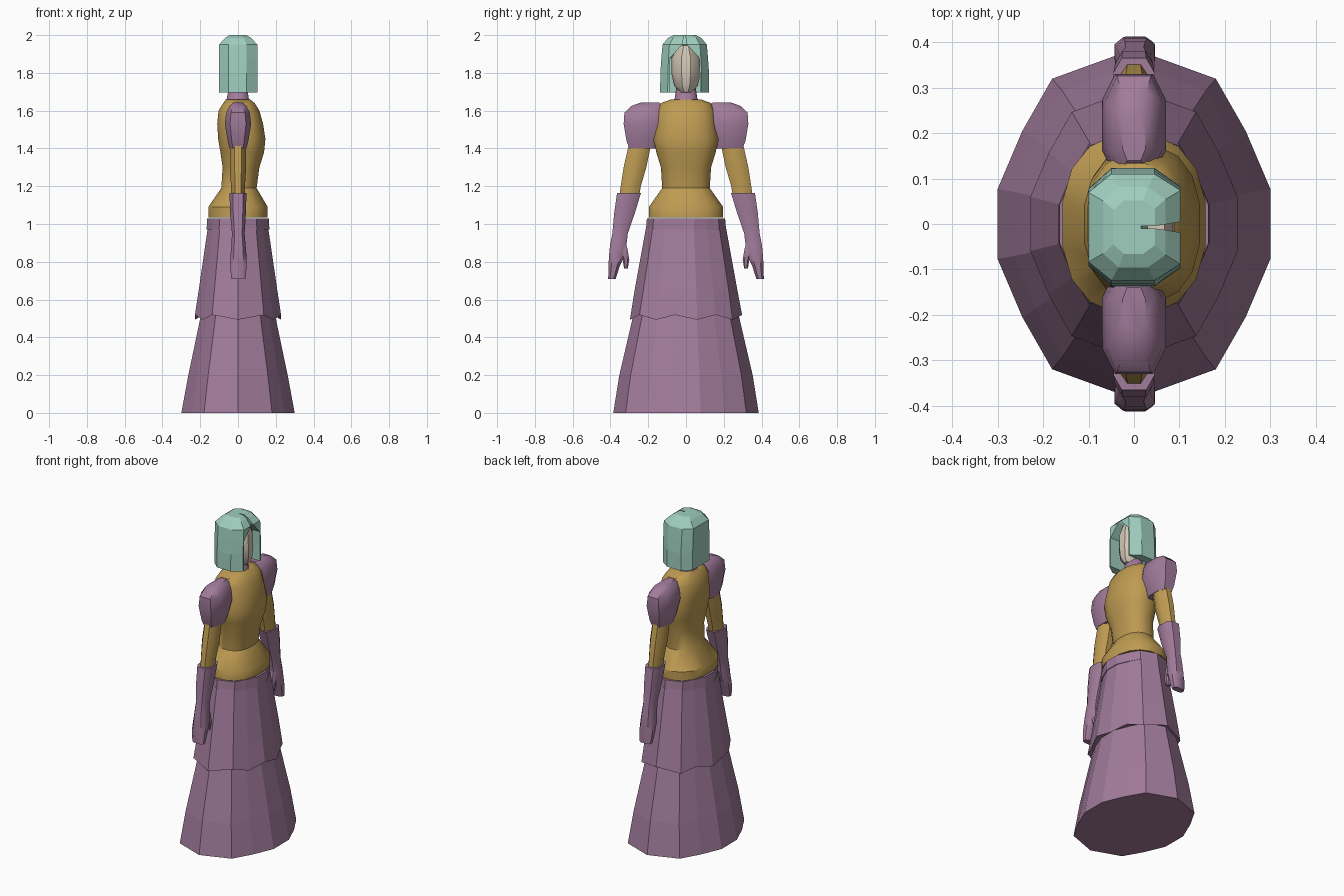
import bpy, bmesh, math

cube = bpy.data.objects.get("Cube")
if cube:
    bpy.data.objects.remove(cube)


def material(name, rgb):
    m = bpy.data.materials.new(name)
    m.use_nodes = True
    m.diffuse_color = (*rgb, 1)
    m.node_tree.nodes["Principled BSDF"].inputs["Base Color"].default_value = (*rgb, 1)
    return m


PURPLE = material("dusty purple", (0.36, 0.20, 0.33))
GOLD = material("old gold", (0.52, 0.33, 0.085))
TEAL = material("pale teal", (0.35, 0.62, 0.52))
SKIN = material("pale skin", (0.66, 0.58, 0.47))


def circle(n):
    """Unit polygon with flat sides facing the axes."""
    return [(math.cos((i + 0.5) * math.tau / n), math.sin((i + 0.5) * math.tau / n)) for i in range(n)]


def skin_rings(name, rings, mat, smooth=None, mirror=False):
    """Join equal rings of 3D points into a closed solid."""
    bm = bmesh.new()
    loops = [[bm.verts.new(p) for p in ring] for ring in rings]
    n = len(loops[0])
    for a, b in zip(loops, loops[1:]):
        for i in range(n):
            j = (i + 1) % n
            bm.faces.new((a[i], a[j], b[j], b[i]))
    bm.faces.new(loops[0])
    bm.faces.new(loops[-1])
    bmesh.ops.recalc_face_normals(bm, faces=bm.faces)
    mesh = bpy.data.meshes.new(name)
    bm.to_mesh(mesh)
    bm.free()
    mesh.materials.append(mat)
    obj = bpy.data.objects.new(name, mesh)
    bpy.context.collection.objects.link(obj)
    if mirror:
        mod = obj.modifiers.new("Mirror", "MIRROR")
        mod.use_axis = (False, True, False)
    if smooth:
        bpy.ops.object.select_all(action="DESELECT")
        obj.select_set(True)
        bpy.context.view_layer.objects.active = obj
        bpy.ops.object.shade_smooth_by_angle(angle=math.radians(smooth))
    return obj


def loft(name, section, rows, mat, **kw):
    """Rows are z, x min, x max, y min, y max."""
    rings = []
    for z, x0, x1, y0, y1 in rows:
        rings.append([((x0 + x1) / 2 + u * (x1 - x0) / 2,
                       (y0 + y1) / 2 + v * (y1 - y0) / 2, z) for u, v in section])
    return skin_rings(name, rings, mat, **kw)


def centred(rows):
    return [(z, -x, x, -y, y) for z, x, y in rows]


# Faceted oval used by the skirts: flat front and back, pointed sides
quarter = [(1, 0.2), (0.82, 0.53), (0.6, 0.83)]
half = quarter + [(0, 1)] + [(-u, v) for u, v in reversed(quarter)]
oval = half + [(-u, -v) for u, v in half if u != 0 or v < 0]
oval = half + [(u, -v) for u, v in reversed(half)]

# Skirts and belt
loft("underskirt", oval, centred([(0, .3, .385), (.2, .263, .353), (.5, .2, .283), (.6, .18, .26)]), PURPLE)
over = loft("overskirt", oval, centred([(.505, .228, .297), (.65, .208, .272), (.98, .16, .212)]), PURPLE)
for i in range(len(oval)):
    over.data.vertices[i].co.z += 0.014 if i % 2 else -0.012
loft("belt", oval, centred([(.97, .166, .212), (1.03, .164, .207)]), PURPLE)

# Bodice with flared hip, waist and bust
round_section = [(math.copysign(abs(u) ** .85, u), math.copysign(abs(v) ** .85, v)) for u, v in circle(16)]
loft("bodice", round_section, [
    (1.035, -.16, .16, -.2, .2), (1.09, -.16, .16, -.2, .2),
    (1.19, -.09, .1, -.128, .128), (1.3, -.083, .115, -.135, .135),
    (1.38, -.095, .14, -.16, .16), (1.45, -.107, .147, -.175, .175),
    (1.53, -.112, .135, -.16, .16), (1.6, -.105, .115, -.155, .155),
    (1.64, -.08, .09, -.135, .135), (1.66, -.065, .065, -.08, .08)], GOLD, smooth=35)
loft("collar", circle(10), [
    (1.64, -.075, .075, -.085, .085), (1.665, -.062, .06, -.06, .06),
    (1.73, -.05, .05, -.05, .05)], PURPLE, smooth=35)

# Arms, built on one side and mirrored
box = [(1, .5), (.6, 1), (-.6, 1), (-1, .5), (-1, -.5), (-.6, -1), (.6, -1), (1, -.5)]
loft("puff_sleeves", box, [
    (1.4, -.045, .045, .155, .3), (1.44, -.055, .055, .135, .315),
    (1.53, -.07, .07, .105, .33), (1.59, -.062, .062, .11, .326),
    (1.625, -.045, .045, .12, .29), (1.642, -.025, .025, .14, .24)], PURPLE, smooth=35, mirror=True)
loft("lower_sleeves", circle(8), [
    (1.14, -.038, .038, .245, .358), (1.2, -.04, .04, .235, .35),
    (1.3, -.047, .047, .205, .335), (1.42, -.045, .045, .18, .308)], GOLD, smooth=40, mirror=True)
loft("gloves", box, [
    (.71, -.035, .04, .372, .412), (.78, -.043, .046, .35, .41),
    (.83, -.04, .045, .325, .408), (.89, -.035, .04, .315, .402),
    (.95, -.032, .035, .308, .39), (1.06, -.042, .042, .27, .38),
    (1.165, -.045, .045, .238, .365)], PURPLE, smooth=40, mirror=True)
loft("thumbs", box, [
    (.765, -.002, .028, .308, .328), (.81, -.008, .035, .3, .335),
    (.87, -.012, .035, .31, .355), (.9, -.01, .03, .32, .36)], PURPLE, smooth=40, mirror=True)

# Head, with the face turned to +x
loft("face", circle(10), [
    (1.695, -.04, .068, -.03, .03), (1.73, -.06, .088, -.062, .062),
    (1.8, -.07, .093, -.078, .078), (1.88, -.07, .09, -.076, .076),
    (1.945, -.05, .07, -.04, .04)], SKIN, smooth=35)

# Hair: horseshoe rings that close to a parting above the face
outer = [(.102, .09), (.045, .13), (-.05, .13), (-.1, .085)]
hair = []
for z, scale, gap, back in [(1.695, 1, .08, -.03), (1.8, .99, .08, -.03), (1.88, .95, .077, -.03),
                            (1.95, .9, .012, .03), (1.985, .68, .006, .02), (2.0, .45, .003, .015)]:
    side = [(x * (1 if z < 1.96 else scale), y * scale) for x, y in outer]
    path = [(back, gap), (side[0][0], gap)] + side
    path += [(x, -y) for x, y in reversed(path)]
    hair.append([(x, y - .007, z) for x, y in path])
skin_rings("hair", hair, TEAL)
